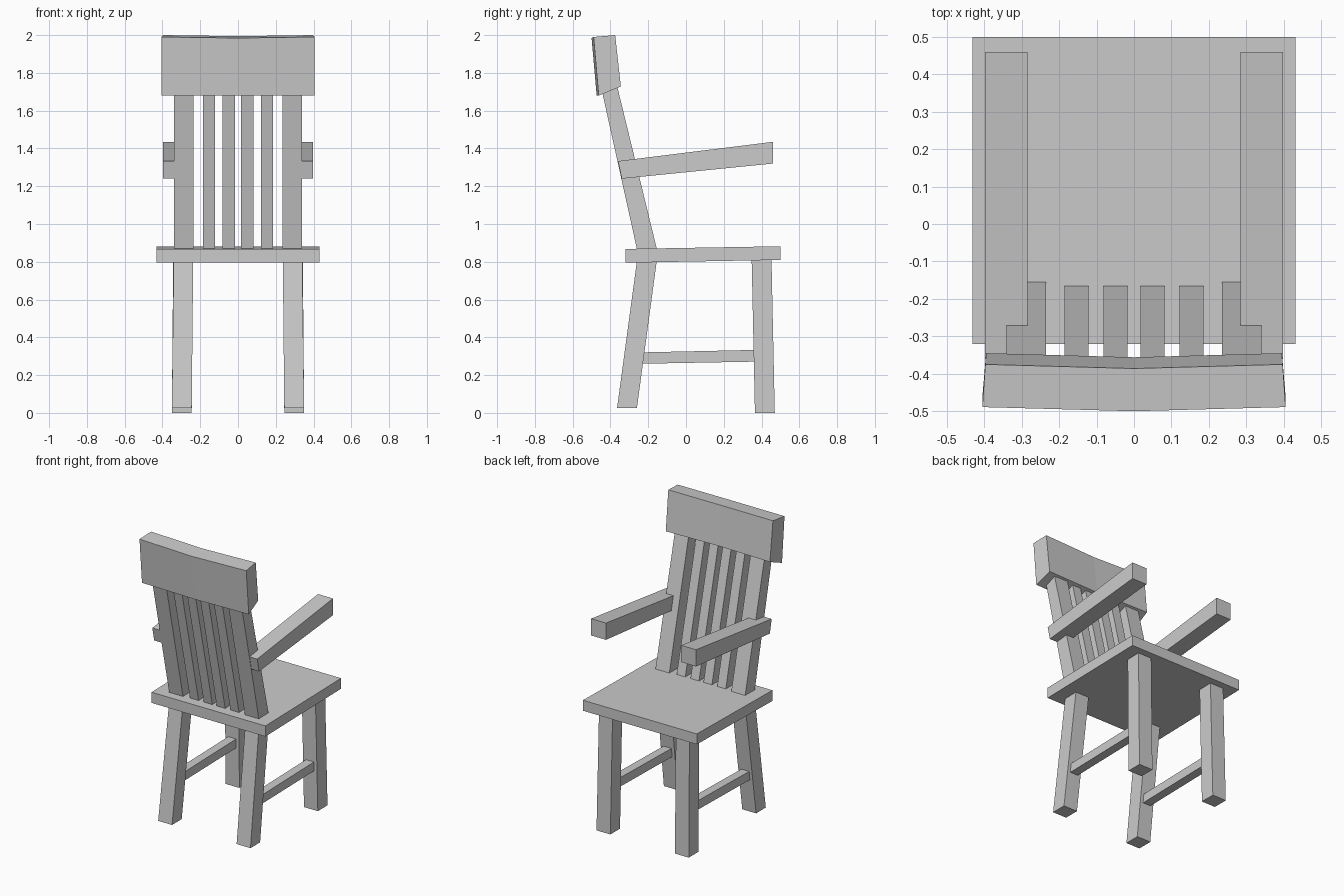
import bpy, bmesh

if "Cube" in bpy.data.objects:
    bpy.data.objects.remove(bpy.data.objects["Cube"])


def loft(name, rings):
    """Solid made by joining successive four-point rings."""
    bm = bmesh.new()
    rows = [[bm.verts.new(p) for p in ring] for ring in rings]
    for a, b in zip(rows, rows[1:]):
        for i in range(4):
            j = (i + 1) % 4
            bm.faces.new((a[i], a[j], b[j], b[i]))
    bm.faces.new(rows[0])
    bm.faces.new(rows[-1])
    bmesh.ops.recalc_face_normals(bm, faces=bm.faces)
    mesh = bpy.data.meshes.new(name)
    bm.to_mesh(mesh)
    bm.free()
    obj = bpy.data.objects.new(name, mesh)
    bpy.context.collection.objects.link(obj)
    return obj


def upright(name, bottom, top, side=1):
    """Sloping post; each end is (x0, x1, y0, y1, z)."""
    def ring(e):
        x0, x1, y0, y1, z = e
        return [(side * x0, y0, z), (side * x1, y0, z),
                (side * x1, y1, z), (side * x0, y1, z)]
    return loft(name, [ring(bottom), ring(top)])


def across(name, profile, x0, x1):
    """Four-sided y-z profile extruded along x."""
    return loft(name, [[(x, y, z) for y, z in profile] for x in (x0, x1)])


# Seat
across("seat", [(-0.32, 0.795), (0.50, 0.81), (0.50, 0.882), (-0.32, 0.868)], -0.432, 0.432)

for side, tag in ((-1, "left"), (1, "right")):
    # Legs
    upright("front_leg_" + tag, (0.245, 0.35, 0.365, 0.47, 0.0),
            (0.24, 0.343, 0.347, 0.452, 0.84), side)
    upright("rear_leg_" + tag, (0.245, 0.35, -0.365, -0.26, 0.025),
            (0.237, 0.34, -0.255, -0.15, 0.84), side)
    # Side stretchers
    across("stretcher_" + tag,
           [(-0.25, 0.26), (0.40, 0.272), (0.40, 0.334), (-0.25, 0.32)],
           side * 0.265, side * 0.325)
    # Back posts
    upright("back_post_" + tag, (0.235, 0.34, -0.256, -0.15, 0.85),
            (0.235, 0.34, -0.453, -0.367, 1.74), side)
    # Armrests
    across("armrest_" + tag,
           [(-0.34, 1.24), (0.46, 1.32), (0.46, 1.435), (-0.36, 1.333)],
           side * 0.285, side * 0.398)
    # Back slats
    for n, (x0, x1) in enumerate(((0.017, 0.081), (0.121, 0.186))):
        upright(f"back_slat_{tag}_{n + 1}", (x0, x1, -0.25, -0.16, 0.85),
                (x0, x1, -0.45, -0.377, 1.74), side)

# Headrest, bowed slightly backward at the middle
rings = []
for sx in (-1, 0, 1):
    bow = 0.0 if sx else 0.011
    rings.append([(sx * 0.405, -0.462 - bow, 1.68), (sx * 0.395, -0.345 - bow, 1.728),
                  (sx * 0.397, -0.375 - bow, 2.0 - bow / 2), (sx * 0.405, -0.489 - bow, 1.99 - bow / 2)])
loft("headrest", rings)
